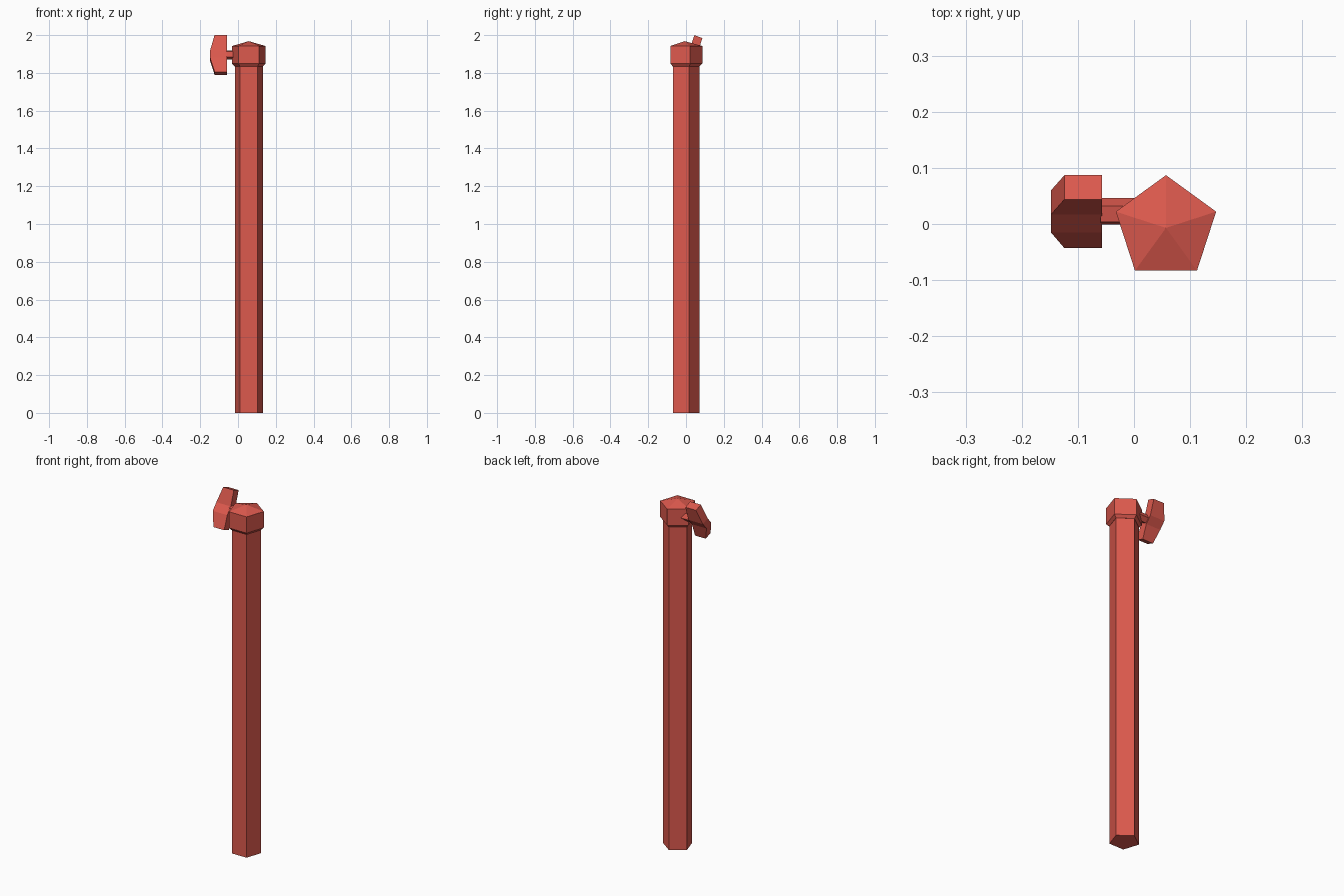
import bpy, bmesh, math

if "Cube" in bpy.data.objects:
    bpy.data.objects.remove(bpy.data.objects["Cube"])

red = bpy.data.materials.new("warm red")
red.diffuse_color = (0.72, 0.10, 0.075, 1)
red.use_nodes = True
red.node_tree.nodes["Principled BSDF"].inputs["Base Color"].default_value = red.diffuse_color

AXIS = (0.057, -0.007)      # centre of the upright


def make(name, bm):
    bmesh.ops.recalc_face_normals(bm, faces=bm.faces)
    mesh = bpy.data.meshes.new(name)
    bm.to_mesh(mesh)
    bm.free()
    mesh.materials.append(red)
    obj = bpy.data.objects.new(name, mesh)
    bpy.context.collection.objects.link(obj)
    return obj


def ring(bm, r, z):
    # pentagon with one corner towards the back
    angles = [math.radians(90 + 72 * i) for i in range(5)]
    return [bm.verts.new((AXIS[0] + r * math.cos(a), AXIS[1] + r * math.sin(a), z))
            for a in angles]


def bridge(bm, a, b):
    n = len(a)
    for i in range(n):
        j = (i + 1) % n
        bm.faces.new((a[i], a[j], b[j], b[i]))


# Five-sided pole
bm = bmesh.new()
low, high = ring(bm, 0.078, 0), ring(bm, 0.078, 1.845)
bridge(bm, low, high)
bm.faces.new(low)
bm.faces.new(high)
make("pole", bm)

# Cap with a tapered underside and a shallow pointed top
bm = bmesh.new()
rings = [ring(bm, r, z) for r, z in ((0.079, 1.835), (0.094, 1.85), (0.094, 1.942))]
for a, b in zip(rings, rings[1:]):
    bridge(bm, a, b)
bm.faces.new(rings[0])
apex = bm.verts.new((*AXIS, 1.968))
for i in range(5):
    bm.faces.new((rings[-1][i], rings[-1][(i + 1) % 5], apex))
make("cap", bm)

# Five-sided pin joining the handle to the cap
bm = bmesh.new()
ends = []
for x in (-0.06, 0.03):
    angles = [math.radians(64 + 72 * i) for i in range(5)]
    ends.append([bm.verts.new((x, 0.0215 + 0.025 * math.cos(a), 1.896 + 0.025 * math.sin(a)))
                 for a in angles])
    bm.faces.new(ends[-1])
bridge(bm, *ends)
make("handle_pin", bm)

# Gently twisted cross handle: sections of (y, z, outer x) from top to bottom
bm = bmesh.new()
sections = []
for y, z, outer in ((0.044, 2.0, -0.124), (0.017, 1.918, -0.148),
                    (-0.015, 1.881, -0.148), (-0.043, 1.806, -0.124)):
    back_y, back_z = y + 0.043, z - 0.016
    sections.append([bm.verts.new(p) for p in (
        (outer, y, z), (-0.057, y, z), (-0.057, back_y, back_z), (outer, back_y, back_z))])
for a, b in zip(sections, sections[1:]):
    bridge(bm, a, b)
bm.faces.new(sections[0])
bm.faces.new(sections[-1])
make("cross_handle", bm)
